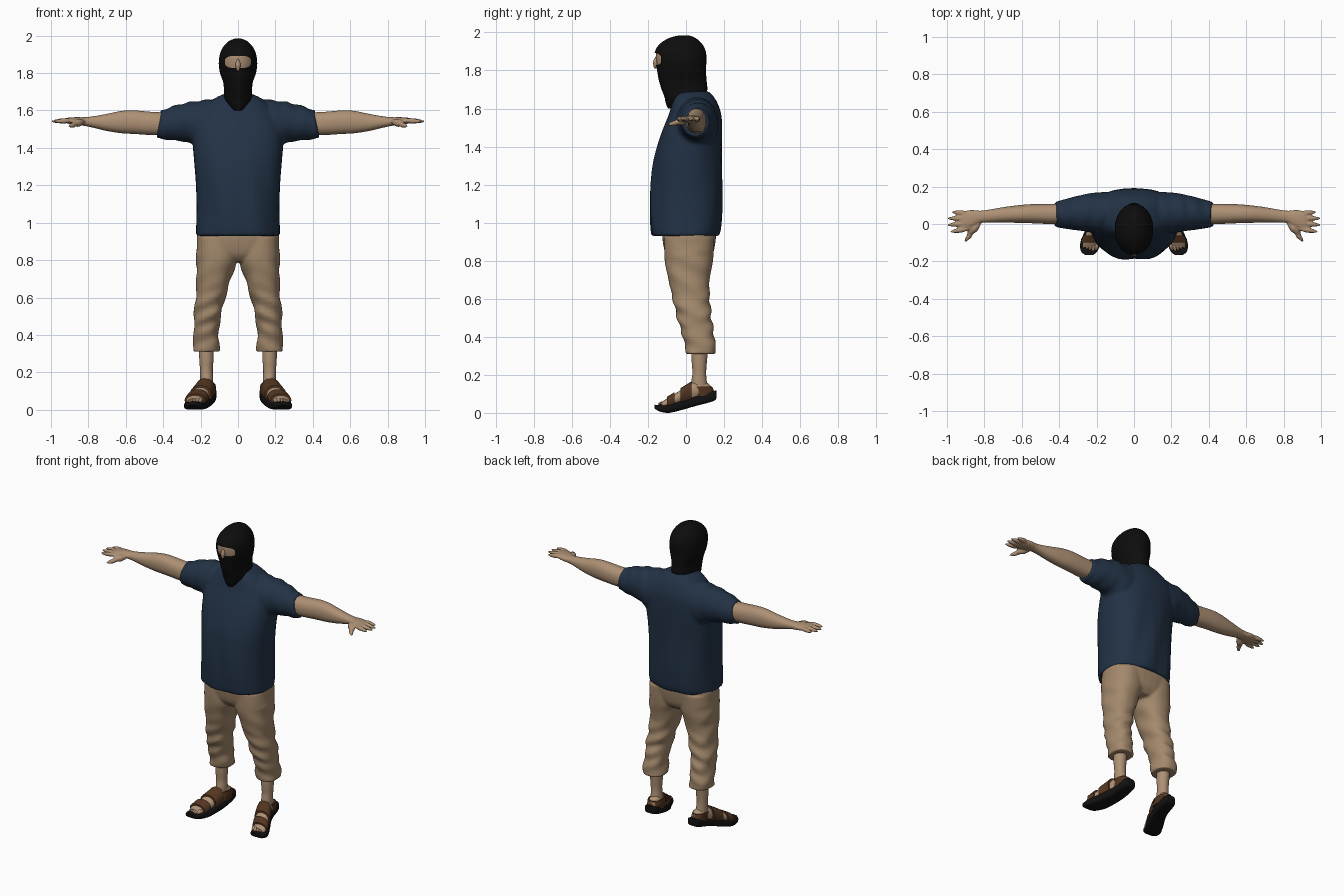
import bpy, bmesh, math
from mathutils import Vector, Matrix

if "Cube" in bpy.data.objects:
    bpy.data.objects.remove(bpy.data.objects["Cube"])


def material(name, r, g, b):
    mat = bpy.data.materials.new(name)
    mat.use_nodes = True
    mat.diffuse_color = (r, g, b, 1)
    bsdf = mat.node_tree.nodes["Principled BSDF"]
    bsdf.inputs["Base Color"].default_value = (r, g, b, 1)
    bsdf.inputs["Roughness"].default_value = 0.9
    return mat


navy = material("navy cloth", 0.016, 0.032, 0.06)
khaki = material("khaki cloth", 0.37, 0.25, 0.15)
skin = material("skin", 0.42, 0.28, 0.175)
black = material("black knit", 0.004, 0.004, 0.004)
rubber = material("black rubber", 0.006, 0.006, 0.006)
leather = material("brown leather", 0.085, 0.035, 0.014)


def spline(rows, steps):
    """Smooth interpolation through rows of numbers."""
    result = []
    last = len(rows) - 1
    for i in range(last):
        a, b, c, d = (rows[min(max(k, 0), last)] for k in range(i - 1, i + 3))
        for s in range(steps):
            t = s / steps
            result.append([q + t / 2 * (r - p + t * (2*p - 5*q + 4*r - s2 + t * (3*(q - r) + s2 - p)))
                           for p, q, r, s2 in zip(a, b, c, d)])
    result.append(list(rows[-1]))
    return result


def loft(bm, axis, rows, power=2.0, grow=0.0, sides=40, steps=5, warp=None, span=None):
    """Skin rings given as (position, low, high, low, high) along an axis."""
    rings = []
    for t, a0, a1, b0, b1 in spline(rows, steps):
        if span and not span[0] <= t <= span[1]:
            continue
        ring = []
        for k in range(sides):
            c, s = math.cos(math.tau * k / sides), math.sin(math.tau * k / sides)
            a = (a0 + a1) / 2 + ((a1 - a0) / 2 + grow) * math.copysign(abs(c) ** (2 / power), c)
            b = (b0 + b1) / 2 + ((b1 - b0) / 2 + grow) * math.copysign(abs(s) ** (2 / power), s)
            co = Vector({"x": (t, a, b), "y": (a, t, b), "z": (a, b, t)}[axis])
            ring.append(bm.verts.new(warp(co) if warp else co))
        rings.append(ring)
    for low, high in zip(rings, rings[1:]):
        for k in range(sides):
            n = (k + 1) % sides
            bm.faces.new((low[k], low[n], high[n], high[k]))
    bm.faces.new(rings[0])
    bm.faces.new(rings[-1])


def capsule(bm, start, end, radius):
    """Rounded finger between two points."""
    start, end = Vector(start), Vector(end)
    axis = end - start
    turn = axis.to_track_quat("Z", "Y").to_matrix().to_4x4()
    made = bmesh.ops.create_uvsphere(bm, u_segments=16, v_segments=10, radius=1)
    for v in made["verts"]:
        v.co = Vector((v.co.x, v.co.y, math.copysign(abs(v.co.z) ** 1.6, v.co.z)))
    place = Matrix.Translation((start + end) / 2) @ turn @ Matrix.Diagonal((radius, radius, axis.length / 2, 1))
    bmesh.ops.transform(bm, matrix=place, verts=made["verts"])


def build(name, bm, mat, mirror=False, voxel=0.0, cutter=None):
    bmesh.ops.recalc_face_normals(bm, faces=bm.faces)
    mesh = bpy.data.meshes.new(name)
    bm.to_mesh(mesh)
    bm.free()
    obj = bpy.data.objects.new(name, mesh)
    bpy.context.collection.objects.link(obj)
    mesh.materials.append(mat)
    bpy.ops.object.select_all(action="DESELECT")
    obj.select_set(True)
    bpy.context.view_layer.objects.active = obj
    if cutter:
        cut = obj.modifiers.new("opening", "BOOLEAN")
        cut.object, cut.operation = cutter, "DIFFERENCE"
        bpy.ops.object.modifier_apply(modifier=cut.name)
    bpy.ops.object.shade_smooth_by_angle(angle=math.radians(40))
    if voxel:
        blend = obj.modifiers.new("blend", "REMESH")
        blend.mode, blend.voxel_size, blend.use_smooth_shade = "VOXEL", voxel, True
        soften = obj.modifiers.new("soften", "SMOOTH")
        soften.factor, soften.iterations = 0.5, 3
    if mirror:
        obj.modifiers.new("mirror", "MIRROR")
    return obj


# Shirt: torso and one sleeve tube running through both shoulders
def shirt_folds(co):
    fade = max(0, min(1, (1.5 - co.z) * 3))
    co.y += 0.005 * fade * math.sin(co.x * 38 + co.z * 7)
    return co


def sleeve_slant(co):
    if abs(co.x) > 0.3:
        co.x += math.copysign((co.z - 1.58) * 0.2, co.x)
    co.z += 0.004 * math.sin(abs(co.x) * 75 + co.y * 20)
    return co


bm = bmesh.new()
torso = [(0.93, 0.225, -0.178, 0.17), (0.97, 0.224, -0.185, 0.182), (1.08, 0.222, -0.19, 0.188),
         (1.2, 0.225, -0.186, 0.188), (1.32, 0.234, -0.172, 0.188), (1.42, 0.242, -0.146, 0.19),
         (1.5, 0.24, -0.118, 0.19), (1.57, 0.215, -0.09, 0.185), (1.63, 0.17, -0.072, 0.165),
         (1.67, 0.115, -0.06, 0.14), (1.69, 0.07, -0.05, 0.12)]
loft(bm, "z", [(z, -w, w, f, b) for z, w, f, b in torso], 2.4, warp=shirt_folds)
sleeve = [(0.08, -0.06, 0.17, 1.38, 1.665), (0.18, -0.055, 0.17, 1.38, 1.655),
          (0.26, -0.04, 0.16, 1.425, 1.645), (0.34, -0.028, 0.138, 1.443, 1.622),
          (0.41, -0.016, 0.118, 1.45, 1.6)]
loft(bm, "x", [(-r[0], *r[1:]) for r in reversed(sleeve)] + sleeve, warp=sleeve_slant)
build("shirt", bm, navy, voxel=0.009)


# Trousers: hips and two cropped legs
def leg_folds(co):
    knee = math.exp(-((co.z - 0.5) / 0.14) ** 2)
    co.y += 0.007 * knee * math.sin(co.z * 75 + abs(co.x) * 30)
    co.x += 0.004 * math.sin(co.z * 48 + co.y * 25) * (co.z < 0.85)
    return co


bm = bmesh.new()
loft(bm, "z", [(0.79, -0.12, 0.12, -0.07, 0.11), (0.83, -0.2, 0.2, -0.105, 0.14),
               (0.9, -0.221, 0.221, -0.122, 0.155), (0.96, -0.215, 0.215, -0.125, 0.16)], 2.5)
leg = [(0.31, 0.1, 0.243, 0.0, 0.156), (0.36, 0.1, 0.24, -0.007, 0.155), (0.42, 0.103, 0.235, -0.023, 0.146),
       (0.5, 0.092, 0.236, -0.046, 0.134), (0.6, 0.068, 0.226, -0.07, 0.125), (0.7, 0.038, 0.222, -0.092, 0.124),
       (0.8, 0.006, 0.223, -0.112, 0.142), (0.92, -0.01, 0.218, -0.115, 0.15)]
for side in (1, -1):
    loft(bm, "z", leg, 2.3, warp=lambda co: Vector((leg_folds(co).x * side, co.y, co.z)))
build("trousers", bm, khaki, voxel=0.008)

# Arms with hands, fingers and thumb
bm = bmesh.new()
loft(bm, "x", [(0.32, 0.0, 0.108, 1.47, 1.588), (0.45, 0.0, 0.108, 1.468, 1.592), (0.55, 0.004, 0.106, 1.474, 1.6),
               (0.62, 0.006, 0.1, 1.478, 1.598), (0.7, 0.008, 0.09, 1.49, 1.582), (0.78, 0.008, 0.076, 1.509, 1.568),
               (0.825, 0.004, 0.071, 1.518, 1.564), (0.87, -0.022, 0.075, 1.523, 1.564),
               (0.91, -0.033, 0.068, 1.53, 1.561), (0.928, -0.028, 0.06, 1.537, 1.555)], 2.2)
for base, tip, reach in ((-0.023, -0.042, 0.984), (0.004, -0.006, 1.0), (0.03, 0.03, 0.999), (0.054, 0.064, 0.975)):
    capsule(bm, (0.87, base, 1.548), (reach, tip, 1.541), 0.0145)
capsule(bm, (0.82, 0.012, 1.543), (0.89, -0.06, 1.525), 0.022)
capsule(bm, (0.855, -0.03, 1.53), (0.905, -0.095, 1.515), 0.014)
build("arms", bm, skin, mirror=True, voxel=0.005)

# Head: knitted hood with an eye opening over the face
hood = [(1.6, 0.025, -0.095, -0.02), (1.63, 0.055, -0.107, 0.05), (1.66, 0.076, -0.113, 0.1),
        (1.7, 0.075, -0.128, 0.112), (1.75, 0.079, -0.143, 0.108), (1.8, 0.096, -0.152, 0.105),
        (1.85, 0.103, -0.163, 0.107), (1.9, 0.097, -0.163, 0.104), (1.94, 0.079, -0.137, 0.084),
        (1.97, 0.05, -0.09, 0.052), (1.985, 0.015, -0.035, 0.015)]
hood = [(z, -w, w, f, b) for z, w, f, b in hood]
bm = bmesh.new()
loft(bm, "y", [(-0.3, -0.07, 0.07, 1.827, 1.892), (-0.09, -0.07, 0.07, 1.827, 1.892)], 3.2)
opening = build("eye_opening_cutter", bm, black)
bm = bmesh.new()
loft(bm, "z", hood, 2.1)
build("hood", bm, black, cutter=opening)
bpy.data.objects.remove(opening)
bm = bmesh.new()
loft(bm, "z", hood, 2.1, grow=-0.007, span=(1.75, 1.95))
capsule(bm, (0, -0.155, 1.875), (0, -0.163, 1.81), 0.014)
build("face", bm, skin)

# Lower legs and feet
foot = [(0.142, 0.135, 0.185, 0.09, 0.13), (0.1, 0.125, 0.2, 0.075, 0.165), (0.05, 0.13, 0.212, 0.06, 0.165),
        (0.0, 0.142, 0.232, 0.05, 0.138), (-0.05, 0.162, 0.257, 0.035, 0.106),
        (-0.1, 0.185, 0.276, 0.025, 0.076), (-0.125, 0.197, 0.273, 0.025, 0.06)]
bm = bmesh.new()
loft(bm, "z", [(0.1, 0.13, 0.2, 0.03, 0.12), (0.16, 0.133, 0.202, 0.028, 0.11), (0.21, 0.135, 0.203, 0.034, 0.106),
               (0.27, 0.131, 0.207, 0.03, 0.11), (0.35, 0.13, 0.21, 0.03, 0.118)])
loft(bm, "y", foot)
for i in range(5):
    x, y = 0.205 + i * 0.016, -0.148 + abs(i - 1) * 0.006
    capsule(bm, (x - 0.01, -0.09, 0.055), (x, y, 0.046), 0.013 - i * 0.001)
build("feet", bm, skin, mirror=True)

# Sandals: sole, two bands and a heel strap
bm = bmesh.new()
loft(bm, "y", [(0.16, 0.14, 0.18, 0.08, 0.118), (0.145, 0.118, 0.2, 0.062, 0.115), (0.05, 0.12, 0.217, 0.036, 0.088),
               (-0.05, 0.15, 0.268, 0.008, 0.056), (-0.1, 0.177, 0.287, 0.0, 0.043),
               (-0.145, 0.195, 0.284, 0.01, 0.041), (-0.165, 0.218, 0.262, 0.024, 0.043)], 4)
build("sandal_soles", bm, rubber, mirror=True)
bm = bmesh.new()
loft(bm, "y", foot, 2.3, grow=0.009, span=(-0.101, -0.055))
loft(bm, "y", foot, 2.3, grow=0.01, span=(-0.031, 0.031))
loft(bm, "z", [(0.085, 0.116, 0.207, 0.0, 0.148), (0.115, 0.117, 0.208, 0.01, 0.147),
               (0.14, 0.122, 0.209, 0.02, 0.136)], 2.3)
build("sandal_straps", bm, leather, mirror=True)
